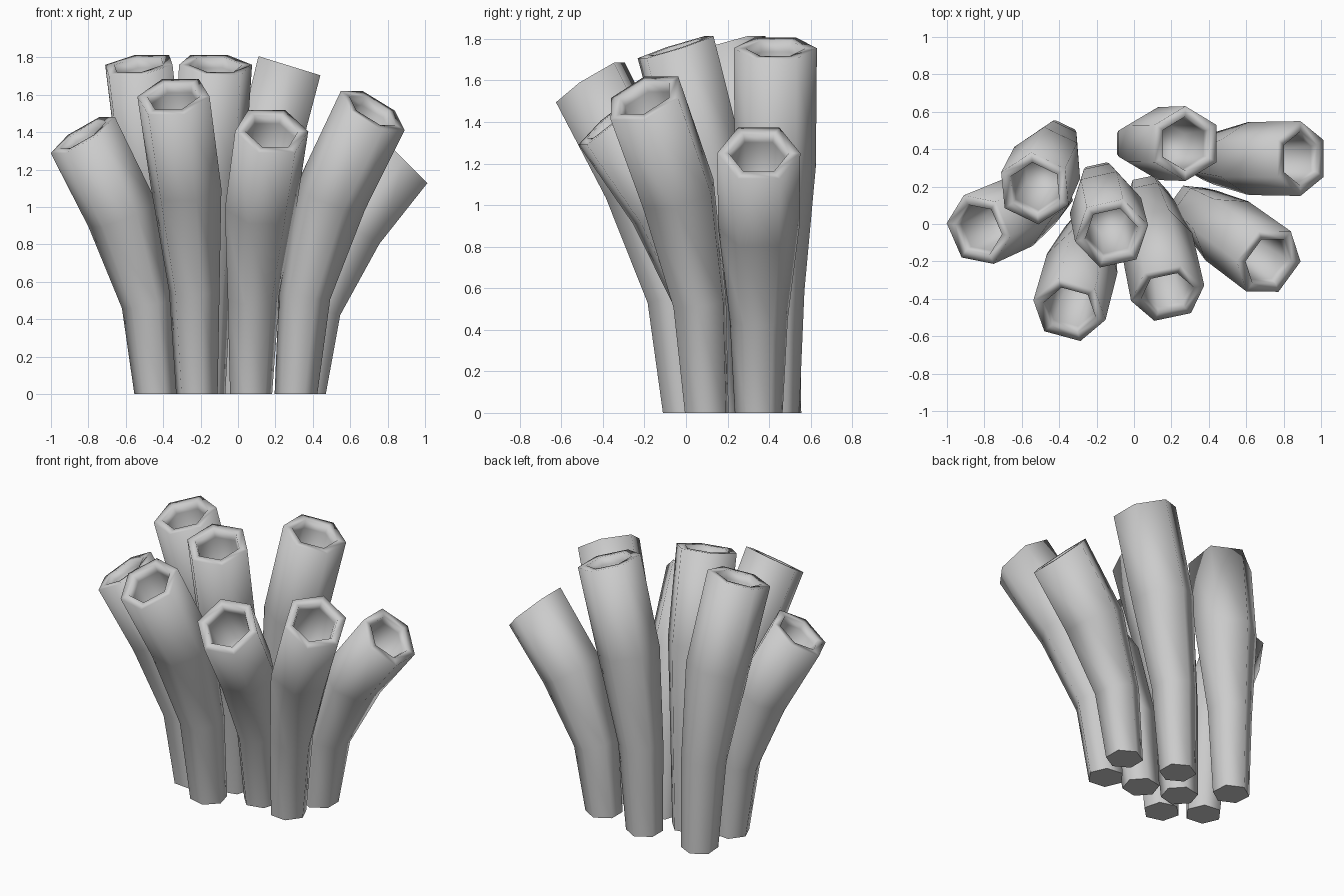
import bpy, bmesh, math
from mathutils import Vector

cube = bpy.data.objects.get("Cube")
if cube:
    bpy.data.objects.remove(cube)

grey = bpy.data.materials.new("light_grey")
grey.use_nodes = True
colour = (0.6, 0.6, 0.6, 1)
grey.diffuse_color = colour
grey.node_tree.nodes["Principled BSDF"].inputs["Base Color"].default_value = colour

SIDES = 6
# Rings up the outside, over the rim and down the bore: (fraction of length, radius)
PROFILE = [(0, 0.115), (0.33, 0.14), (0.67, 0.195), (1, 0.2),
           (1, 0.145), (0.97, 0.135), (0.8, 0.105)]


def make_tube(name, base, top):
    """Hollow six-sided tube bent along an arc from base to the middle of its mouth."""
    lean = Vector((top[0] - base[0], top[1] - base[1], 0))
    out = lean.normalized()
    side = Vector((-out.y, out.x, 0))
    up = Vector((0, 0, 1))
    angle = 2 * math.atan2(lean.length, top[2])
    bend = top[2] / math.sin(angle)
    start = Vector((base[0], base[1], 0))

    bm = bmesh.new()
    rings = []
    for t, radius in PROFILE:
        a = angle * t
        centre = start + out * bend * (1 - math.cos(a)) + up * bend * math.sin(a)
        across = out * math.cos(a) - up * math.sin(a)
        ring = []
        for i in range(SIDES):
            turn = math.tau * i / SIDES
            ring.append(bm.verts.new(
                centre + side * radius * math.cos(turn) + across * radius * math.sin(turn)))
        rings.append(ring)
    for low, high in zip(rings, rings[1:]):
        for i in range(SIDES):
            j = (i + 1) % SIDES
            bm.faces.new((low[i], low[j], high[j], high[i]))
    # Closed foot and bore floor
    foot = bm.faces.new(rings[0])
    bm.faces.new(rings[-1])
    bmesh.ops.recalc_face_normals(bm, faces=bm.faces)
    for face in bm.faces:
        face.smooth = True
    foot.smooth = False
    for edge in foot.edges:
        edge.smooth = False

    mesh = bpy.data.meshes.new(name)
    bm.to_mesh(mesh)
    bm.free()
    mesh.materials.append(grey)
    obj = bpy.data.objects.new(name, mesh)
    bpy.context.collection.objects.link(obj)


# Cluster of tubes fanning outwards: foot position, mouth centre
make_tube("right_outer_tube", (-0.44, 0.14), (-0.83, -0.03, 1.385))
make_tube("right_back_tube", (-0.41, 0.44), (-0.53, 0.19, 1.76))
make_tube("centre_tube", (-0.18, 0.22), (-0.12, -0.05, 1.76))
make_tube("right_front_tube", (-0.22, 0.0), (-0.345, -0.46, 1.59))
make_tube("left_front_tube", (0.07, 0.15), (0.18, -0.37, 1.405))
make_tube("left_side_tube", (0.31, 0.1), (0.72, -0.2, 1.515))
make_tube("back_tube", (0.01, 0.43), (0.275, 0.43, 1.755))
make_tube("left_outer_tube", (0.37, 0.35), (0.89, 0.35, 1.25))
